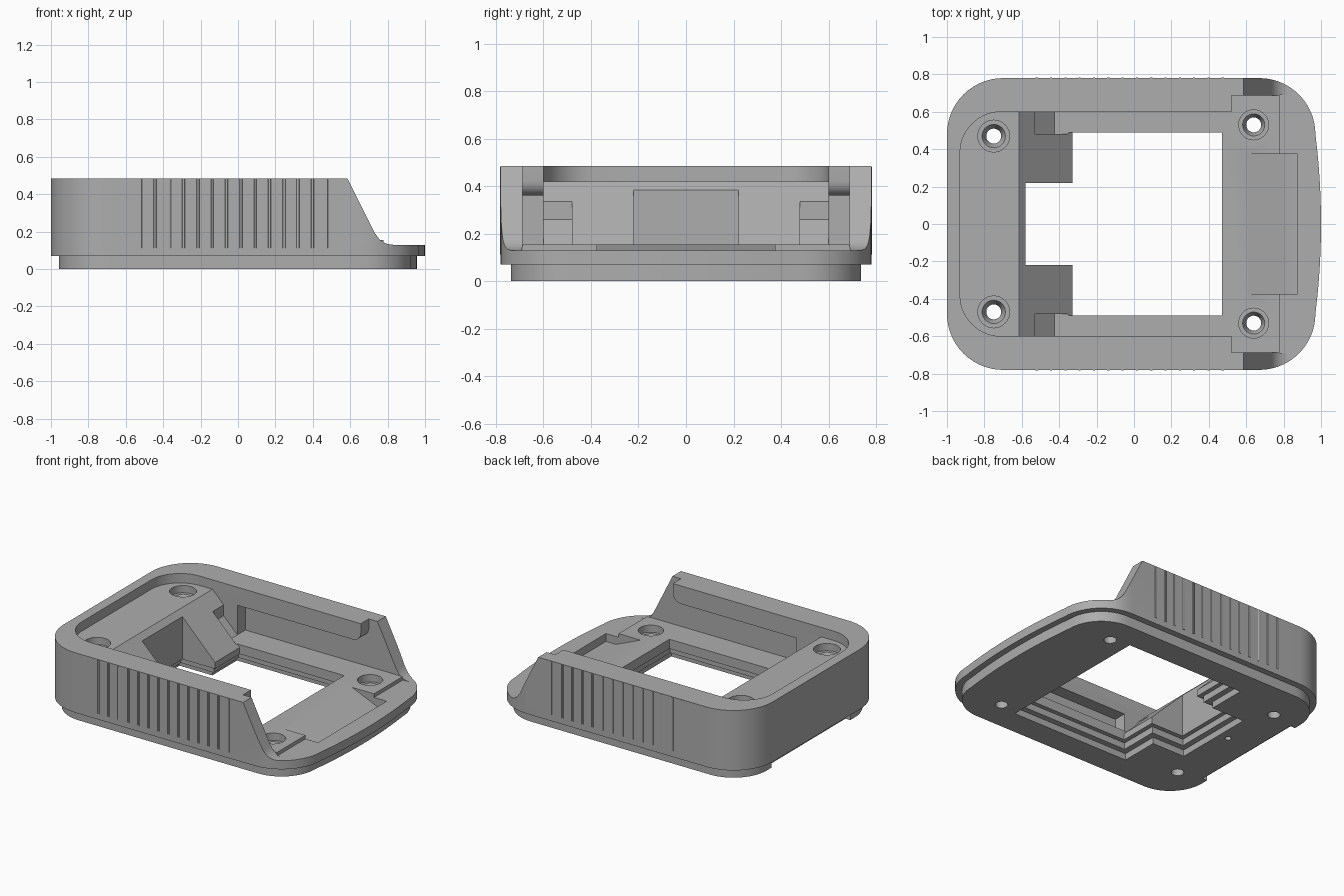
import bpy, bmesh, math
from mathutils import Vector

if "Cube" in bpy.data.objects:
    bpy.data.objects.remove(bpy.data.objects["Cube"])

grey = bpy.data.materials.new("plain grey")
grey.use_nodes = True
GREY = (0.42, 0.42, 0.42, 1)
grey.diffuse_color = GREY
grey.node_tree.nodes["Principled BSDF"].inputs["Base Color"].default_value = GREY


def finish(bm, name):
    bmesh.ops.recalc_face_normals(bm, faces=bm.faces)
    mesh = bpy.data.meshes.new(name)
    bm.to_mesh(mesh)
    bm.free()
    mesh.materials.append(grey)
    ob = bpy.data.objects.new(name, mesh)
    bpy.context.collection.objects.link(ob)
    return ob


def prism(name, points, start, end, axis="z"):
    """Extrude a profile: xy points along z, or xz points along y."""
    bm = bmesh.new()
    if axis == "z":
        verts = [bm.verts.new((a, b, start)) for a, b in points]
        step = Vector((0, 0, end - start))
    else:
        verts = [bm.verts.new((a, start, b)) for a, b in points]
        step = Vector((0, end - start, 0))
    face = bm.faces.new(verts)
    new = bmesh.ops.extrude_face_region(bm, geom=[face])["geom"]
    bmesh.ops.translate(bm, vec=step, verts=[g for g in new if isinstance(g, bmesh.types.BMVert)])
    return finish(bm, name)


def box(x0, x1, y0, y1, z0, z1):
    return prism("cutter", [(x0, y0), (x1, y0), (x1, y1), (x0, y1)], z0, z1)


def cone(x, y, z0, z1, r0, r1):
    bm = bmesh.new()
    bmesh.ops.create_cone(bm, cap_ends=True, segments=32, radius1=r0, radius2=r1, depth=z1 - z0)
    bmesh.ops.translate(bm, vec=(x, y, (z0 + z1) / 2), verts=bm.verts)
    return finish(bm, "cutter")


def arc(cx, cy, r, a0, a1, n=14):
    angles = [math.radians(a0 + (a1 - a0) * i / n) for i in range(n + 1)]
    return [(cx + r * math.cos(a), cy + r * math.sin(a)) for a in angles]


def outline(inset):
    """Rounded frame outline with a gently bowed front end."""
    r = 0.3 - inset
    half = [(0.97 - inset + 0.03 * (1 - (t / 6) ** 2), 0.48 * t / 6) for t in range(6)]
    half += arc(0.67, 0.48, r, 0, 90) + arc(-0.7, 0.48, r, 90, 180)
    return half + [(x, -y) for x, y in reversed(half) if y > 0]


def boolean(target, tool, operation="DIFFERENCE"):
    mod = target.modifiers.new("cut", "BOOLEAN")
    mod.operation = operation
    mod.solver = "EXACT"
    mod.object = tool
    bpy.context.view_layer.objects.active = target
    bpy.ops.object.modifier_apply(modifier=mod.name)
    bpy.data.objects.remove(tool)


# Outer shell joined to the smaller foot below it
frame = prism("frame", outline(0), 0.07, 0.485)
boolean(frame, prism("foot", outline(0.043), 0, 0.1), "UNION")

# Shallow pocket with rounded rear corners over the rear shelf
pocket = [(0.56, -0.6), (0.56, 0.6)] + arc(-0.71, 0.38, 0.22, 90, 180) + arc(-0.71, -0.38, 0.22, 180, 270)
boolean(frame, prism("cutter", pocket, 0.42, 0.7))

# Central well: sloping rear blocks, through opening, front floor
well = [(-0.615, 0.42), (-0.33, 0.135), (-0.33, -0.1), (0.47, -0.1),
        (0.47, 0.155), (0.78, 0.155), (0.78, 0.6), (-0.615, 0.6)]
boolean(frame, prism("cutter", well, -0.49, 0.49, "y"))
boolean(frame, box(-0.58, -0.3, -0.22, 0.22, -0.1, 0.6))

# Side ledges, rail undercuts and sloping wall ends, on both sides
ledge = [(-0.615, 0.42), (-0.53, 0.335), (-0.53, 0.26), (-0.425, 0.155),
         (0.78, 0.155), (0.78, 0.6), (-0.615, 0.6)]
undercut = [(-0.425, 0.155), (0.53, 0.155), (0.53, 0.42), (0.52, 0.42)]
undercut += arc(0.46, 0.42, 0.06, 0, -90, 6) + [(-0.425, 0.36)]
wall_end = [(0.585, 0.485), (0.735, 0.185)] + arc(0.83, 0.235, 0.105, 207, 270, 8)
wall_end += [(1.1, 0.13), (1.1, 0.6), (0.585, 0.6)]
for s in (-1, 1):
    boolean(frame, prism("cutter", ledge, s * 0.48, s * 0.6, "y"))
    boolean(frame, prism("cutter", undercut, s * 0.59, s * 0.688, "y"))
    boolean(frame, box(0.52, 0.78, *sorted((s * 0.58, s * 0.688)), 0.155, 0.6))
    boolean(frame, prism("cutter", wall_end, s * 0.688, s * 1, "y"))

# Low front lip and its ramped recess
boolean(frame, box(0.779, 1.1, -0.69, 0.69, 0.13, 0.6))
ramp = [(0.61, 0.155), (0.8, 0.075), (0.875, 0.075), (0.875, 0.3), (0.61, 0.3)]
boolean(frame, prism("cutter", ramp, -0.375, 0.375, "y"))

# Stepped rim under the opening
for grow, top in ((0.03, 0.09), (0.07, 0.045)):
    boolean(frame, box(-0.33 - grow, 0.47 + grow / 2, -0.49 - grow, 0.49 + grow, -0.1, top))
    boolean(frame, box(-0.58 - grow, 0, -0.22 - grow, 0.22 + grow, -0.1, top))

# Screw holes
for x, y, top, r in ((-0.75, 0.47, 0.42, 0.085), (0.64, 0.53, 0.155, 0.08)):
    for s in (-1, 1):
        boolean(frame, cone(x, s * y, top - 0.05, top + 0.05, r, r))
        boolean(frame, cone(x, s * y, top - 0.09, top - 0.04, 0.04, r * 0.8))
        boolean(frame, cone(x, s * y, -0.1, top, 0.04, 0.04))

# Rear notch in the foot and a small pin hole
boolean(frame, box(-1.1, -0.92, -0.43, 0.43, -0.1, 0.07))
boolean(frame, cone(-0.72, 0.06, -0.1, 0.1, 0.02, 0.02))

# Fine vertical grip ribs along both sides
bm = bmesh.new()
for i in range(14):
    for s in (-1, 1):
        made = bmesh.ops.create_cone(bm, cap_ends=True, segments=12, radius1=0.01, radius2=0.01, depth=0.37)
        bmesh.ops.translate(bm, vec=(-0.52 + 0.0765 * i, s * 0.774, 0.297), verts=made["verts"])
ribs = finish(bm, "grip_ribs")

for ob in (frame, ribs):
    bpy.ops.object.select_all(action="DESELECT")
    ob.select_set(True)
    bpy.context.view_layer.objects.active = ob
    bpy.ops.object.shade_smooth_by_angle(angle=math.radians(30))
